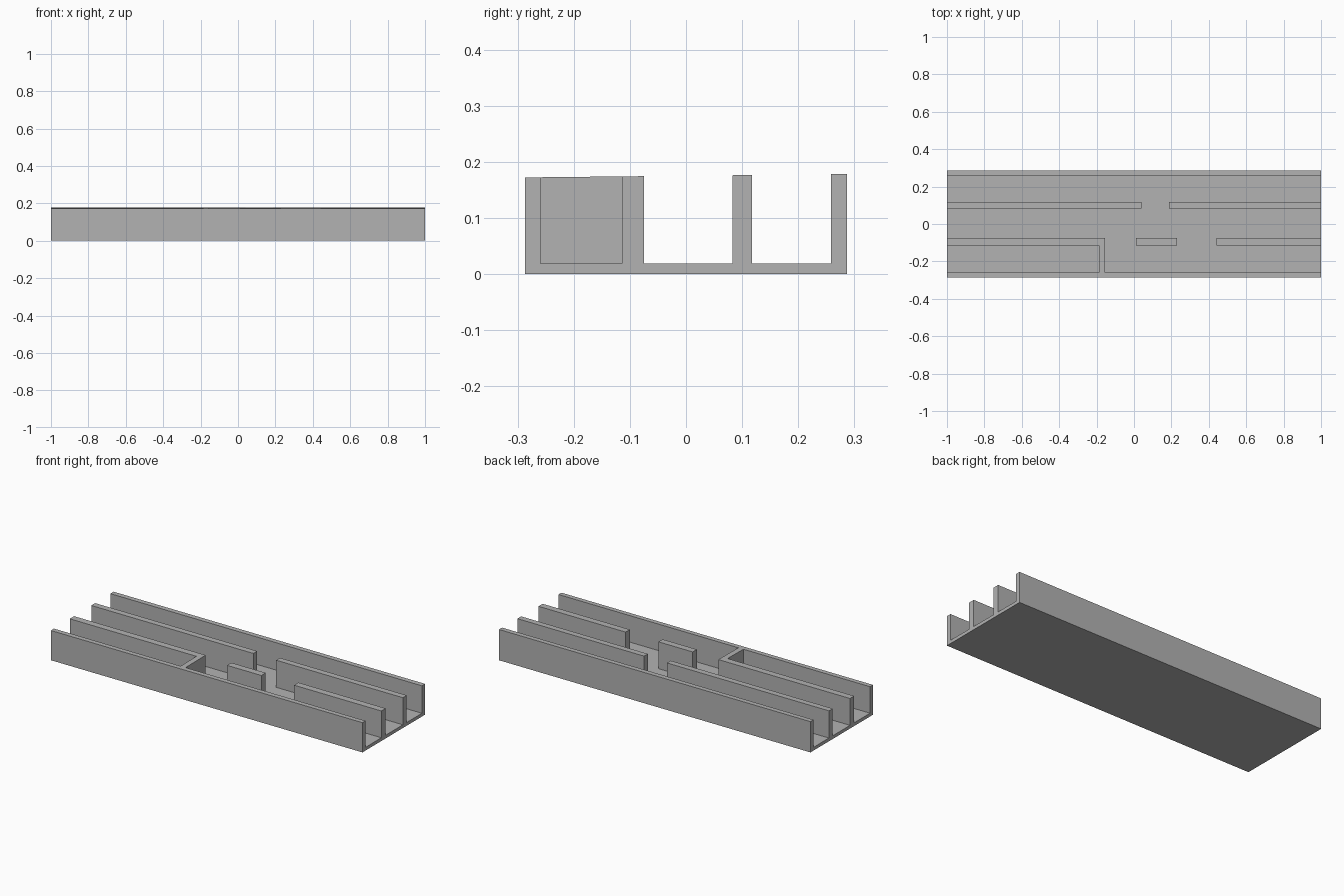
import bpy
import bmesh

cube = bpy.data.objects.get("Cube")
if cube:
    bpy.data.objects.remove(cube, do_unlink=True)

# Plain grey for the whole model
grey = bpy.data.materials.new("plain_grey")
grey.use_nodes = True
colour = (0.45, 0.45, 0.45, 1)
grey.diffuse_color = colour
grey.node_tree.nodes["Principled BSDF"].inputs["Base Color"].default_value = colour

FLOOR = 0.019
HALF_DEPTH = 0.287


def wall_top(y):
    """Wall tops rise very slightly towards the back."""
    return 0.1755 + 0.0105 * y


def box(name, x0, x1, y0, y1, z0=FLOOR, top=wall_top):
    bm = bmesh.new()
    bmesh.ops.create_cube(bm, size=1)
    for v in bm.verts:
        upper = v.co.z > 0
        v.co.x = x1 if v.co.x > 0 else x0
        v.co.y = y1 if v.co.y > 0 else y0
        v.co.z = top(v.co.y) if upper else z0
    mesh = bpy.data.meshes.new(name)
    bm.to_mesh(mesh)
    bm.free()
    mesh.materials.append(grey)
    obj = bpy.data.objects.new(name, mesh)
    bpy.context.collection.objects.link(obj)
    return obj


# Floor slab and the two full-length outer walls
box("floor", -1, 1, -HALF_DEPTH, HALF_DEPTH, 0, lambda y: FLOOR)
box("front_wall", -1, 1, -HALF_DEPTH, -0.259)
box("back_wall", -1, 1, 0.258, HALF_DEPTH)

# Inner walls, broken by door gaps
inner_walls = {
    "front_inner_wall": (-0.114, -0.075, [(-1, -0.155), (0.01, 0.23), (0.44, 1)]),
    "back_inner_wall": (0.083, 0.118, [(-1, 0.04), (0.187, 1)]),
}
for name, (y0, y1, spans) in inner_walls.items():
    for i, (x0, x1) in enumerate(spans):
        box(f"{name}_{i + 1}", x0, x1, y0, y1)

# Short wall closing the front channel
box("cross_wall", -0.187, -0.155, -0.259, -0.114)
